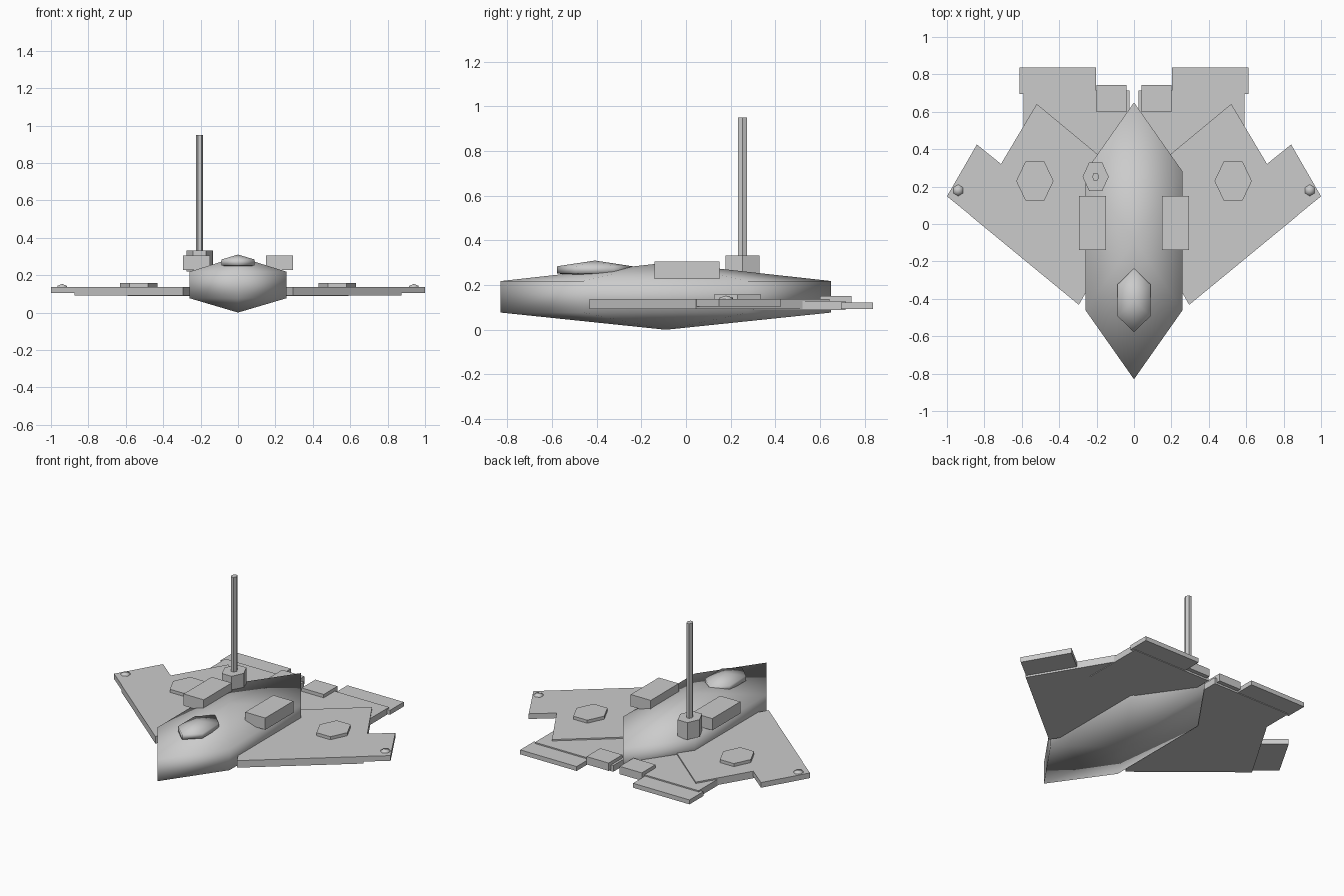
import bpy, bmesh, math

if "Cube" in bpy.data.objects:
    bpy.data.objects.remove(bpy.data.objects["Cube"])

grey = bpy.data.materials.new("hull grey")
grey.diffuse_color = (0.6, 0.6, 0.6, 1)
grey.use_nodes = True
grey.node_tree.nodes["Principled BSDF"].inputs["Base Color"].default_value = grey.diffuse_color


def make(name, bm, smooth=False):
    bmesh.ops.recalc_face_normals(bm, faces=bm.faces)
    mesh = bpy.data.meshes.new(name)
    bm.to_mesh(mesh)
    bm.free()
    mesh.materials.append(grey)
    for p in mesh.polygons:
        p.use_smooth = smooth
    ob = bpy.data.objects.new(name, mesh)
    bpy.context.collection.objects.link(ob)
    return ob


def slab(name, outline, z0, z1, smooth=False, low=None, high=None):
    """Extrude a plan outline; low/high add a point below or above its centre."""
    bm = bmesh.new()
    rings = [[bm.verts.new((x, y, z)) for x, y in outline] for z in (z0, z1)]
    n = len(outline)
    cx, cy = (sum(p[i] for p in outline) / n for i in (0, 1))
    for i in range(n):
        j = (i + 1) % n
        bm.faces.new((rings[0][i], rings[0][j], rings[1][j], rings[1][i]))
    for ring, tip in zip(rings, (low, high)):
        if tip is None:
            bm.faces.new(ring)
        else:
            v = bm.verts.new((cx, cy, tip))
            for i in range(n):
                bm.faces.new((ring[i], ring[(i + 1) % n], v))
    return make(name, bm, smooth)


def hexagon(cx, cy, rx, ry, turn=0):
    """Six-sided outline with the given half extents in x and y."""
    pts = [(math.cos(a), math.sin(a)) for a in
           (math.radians(60 * i + turn) for i in range(6))]
    mx, my = max(p[0] for p in pts), max(p[1] for p in pts)
    return [(cx + x / mx * rx, cy + y / my * ry) for x, y in pts]


def rect(x0, x1, y0, y1):
    return [(x0, y0), (x1, y0), (x1, y1), (x0, y1)]


# Central body and canopy: long hexagons with shallow points above and below
slab("hull", hexagon(0, -0.09, 0.26, 0.74, 30), 0.077, 0.218, True, 0.0, 0.30)
slab("canopy", hexagon(0, -0.408, 0.088, 0.17, 30), 0.252, 0.284, True, 0.236, 0.31)

# Mirrored parts
for side, s in (("right", 1), ("left", -1)):
    def pair(name, outline, *args, **kw):
        slab(side + "_" + name, [(s * x, y) for x, y in outline], *args, **kw)

    # Wing and slightly thinner wing tip
    pair("wing", [(0.295, -0.432), (0.875, 0.045), (0.52, 0.642), (-0.05, 0.17)],
         0.092, 0.138)
    pair("wing_tip", [(0.86, 0.035), (1.0, 0.148), (0.84, 0.425), (0.70, 0.312)],
         0.104, 0.138)
    pair("wing_disc", hexagon(0.53, 0.23, 0.10, 0.105), 0.12, 0.158)
    pair("tip_light", hexagon(0.94, 0.18, 0.025, 0.031, 30), 0.13, 0.143, True, high=0.153)

    # Tail plate, rear flap and engine block
    pair("tail_plate", rect(0.025, 0.592, 0.30, 0.715), 0.088, 0.129)
    pair("rear_flap", rect(0.204, 0.612, 0.695, 0.838), 0.092, 0.121)
    pair("engine_block", rect(0.04, 0.20, 0.60, 0.742), 0.10, 0.151)

    # Box on each shoulder
    pair("shoulder_box", rect(0.15, 0.295, -0.14, 0.15), 0.228, 0.305)

# Mast with its socket
slab("mast_socket", hexagon(-0.205, 0.253, 0.07, 0.076), 0.22, 0.332)
slab("mast", hexagon(-0.205, 0.253, 0.019, 0.021), 0.30, 0.95)
